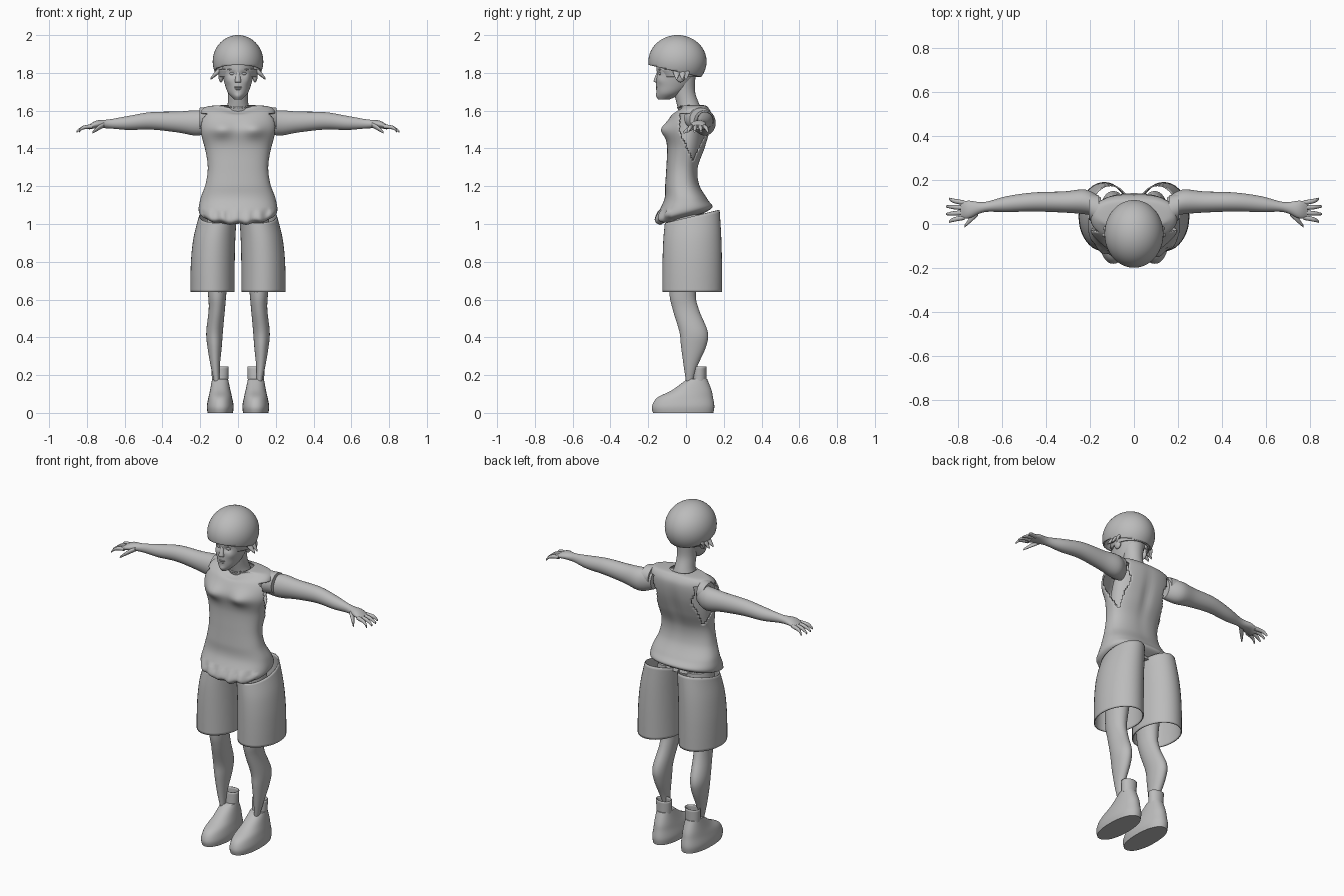
import bpy, bmesh, math
from mathutils import Vector

if "Cube" in bpy.data.objects:
    bpy.data.objects.remove(bpy.data.objects["Cube"])

grey = bpy.data.materials.new("plain grey")
grey.use_nodes = True
COLOUR = (.5, .5, .5, 1)
grey.diffuse_color = COLOUR
grey.node_tree.nodes["Principled BSDF"].inputs["Base Color"].default_value = COLOUR


def finish(name, bm, mirror=False, thick=0):
    """Turn a bmesh into a smooth grey object."""
    bmesh.ops.recalc_face_normals(bm, faces=bm.faces)
    mesh = bpy.data.meshes.new(name)
    bm.to_mesh(mesh)
    bm.free()
    part = bpy.data.objects.new(name, mesh)
    bpy.context.collection.objects.link(part)
    mesh.materials.append(grey)
    bpy.ops.object.select_all(action="DESELECT")
    part.select_set(True)
    bpy.context.view_layer.objects.active = part
    bpy.ops.object.shade_smooth_by_angle(angle=math.radians(50))
    if thick:
        part.modifiers.new("Wall", "SOLIDIFY").thickness = thick
    if mirror:
        part.modifiers.new("Mirror", "MIRROR").use_mirror_merge = False


def ring(x=0, y=0, z=0, width=0, depth=0, height=0, tilt=0):
    """An oval: level if it has width and depth, upright if depth and height."""
    return Vector((x, y, z, width, depth, height, tilt))


def between(before, start, end, after, t):
    """Smooth curve from start to end."""
    bend = 2 * before - 5 * start + 4 * end - after
    twist = 3 * (start - end) + after - before
    return start + (t * (end - before) + t * t * bend + t ** 3 * twist) / 2


def loft(rings, power=2, sides=40, steps=5, caps=(True, True)):
    """Skin a smooth surface over the rings."""
    padded = [rings[0], *rings, rings[-1]]
    smooth = [between(*padded[i:i + 4], k / steps)
              for i in range(len(rings) - 1) for k in range(steps)] + [rings[-1]]
    bm = bmesh.new()
    loops = []
    for x, y, z, width, depth, height, tilt in smooth:
        loop = []
        for i in range(sides):
            angle = math.tau * i / sides
            c, s = (math.copysign(abs(v) ** (2 / power), v)
                    for v in (math.cos(angle), math.sin(angle)))
            offset = (width * c, depth * s, tilt * s) if width else (0, depth * c, height * s)
            loop.append(bm.verts.new(Vector((x, y, z)) + Vector(offset)))
        loops.append(loop)
    for low, high in zip(loops, loops[1:]):
        for i in range(sides):
            bm.faces.new((low[i - 1], low[i], high[i], high[i - 1]))
    for wanted, loop in zip(caps, (loops[0], loops[-1])):
        if wanted:
            bm.faces.new(loop)
    return bm


def ball(centre, radii, segments=24):
    bm = bmesh.new()
    bmesh.ops.create_uvsphere(bm, u_segments=segments, v_segments=segments // 2, radius=1)
    bmesh.ops.scale(bm, vec=radii, verts=bm.verts)
    bmesh.ops.translate(bm, vec=centre, verts=bm.verts)
    return bm


def bump(bm, centre, radii, push):
    """Push nearby vertices with a soft falloff."""
    for v in bm.verts:
        distance = sum(((v.co[k] - centre[k]) / radii[k]) ** 2 for k in range(3))
        v.co += Vector(push) * math.exp(-distance)


# Helmet: ellipsoid cut along a sloping rim
bm = ball((0, -.045, 1.86), (.134, .154, .14), 64)
bmesh.ops.bisect_plane(bm, geom=bm.verts[:] + bm.edges[:] + bm.faces[:],
                       plane_co=(0, -.19, 1.84), plane_no=(0, .07, .3), clear_inner=True)
finish("helmet", bm, thick=.01)

# Head with chin, eye sockets and cheeks
bm = loft([ring(y=-.115, z=1.66, width=.02, depth=.03),
           ring(y=-.09, z=1.69, width=.05, depth=.065),
           ring(y=-.068, z=1.73, width=.067, depth=.09),
           ring(y=-.052, z=1.79, width=.082, depth=.104),
           ring(y=-.045, z=1.86, width=.088, depth=.11)], sides=80, steps=8)
bump(bm, (0, -.16, 1.675), (.025, .03, .015), (0, -.008, 0))
for side in (-1, 1):
    bump(bm, (side * .03, -.15, 1.795), (.02, .03, .012), (0, .012, 0))
    bump(bm, (side * .045, -.13, 1.76), (.02, .03, .02), (side * .003, -.004, 0))
finish("head", bm)
finish("nose", loft([ring(y=-.15, z=1.75, width=.016, depth=.014),
                     ring(y=-.155, z=1.76, width=.016, depth=.016),
                     ring(y=-.142, z=1.81, width=.008, depth=.01)], sides=16))
finish("upper_lip", ball((0, -.15, 1.724), (.024, .01, .006)))
finish("lower_lip", ball((0, -.15, 1.714), (.02, .01, .006)))
finish("eyes", ball((.03, -.132, 1.796), (.015, .013, .009)), mirror=True)
finish("brows", ball((.034, -.136, 1.818), (.022, .01, .005)), mirror=True)

# Ears, hair tufts and the strap round the back of the head
finish("ears", ball((.09, -.03, 1.785), (.014, .025, .035)), mirror=True)
for place, y, reach in (("front", -.05, .145), ("middle", -.02, .14), ("rear", 0, .12)):
    finish(place + "_hair_tufts", loft([ring(x=.085, y=y, z=1.82, depth=.016, height=.014),
                                        ring(x=.115, y=y, z=1.8, depth=.018, height=.016),
                                        ring(x=reach, y=y, z=1.77, depth=.005, height=.005)],
                                       sides=10), mirror=True)
finish("head_strap", loft([ring(y=-.03, z=1.78, width=.092, depth=.095),
                           ring(y=-.03, z=1.82, width=.1, depth=.11)],
                          caps=(False, False)), thick=.008)

# Neck
finish("neck", loft([ring(y=.03, z=1.56, width=.09, depth=.06),
                     ring(y=.015, z=1.62, width=.058, depth=.06),
                     ring(y=-.008, z=1.7, width=.052, depth=.056),
                     ring(y=-.01, z=1.78, width=.06, depth=.06)]))

# Inner body, seen through the arm openings
finish("body", loft([ring(z=1.04, width=.15, depth=.1),
                     ring(y=-.015, z=1.25, width=.14, depth=.07),
                     ring(z=1.42, width=.15, depth=.09),
                     ring(y=.035, z=1.59, width=.14, depth=.07)]))

# Shirt: fitted trunk, bust, gathered hem, low arm openings
bm = loft([ring(y=-.02, z=1.03, width=.15, depth=.12, tilt=.03),
           ring(y=-.01, z=1.06, width=.205, depth=.15, tilt=.03),
           ring(z=1.13, width=.2, depth=.115),
           ring(y=-.02, z=1.21, width=.172, depth=.09),
           ring(y=-.02, z=1.3, width=.16, depth=.084),
           ring(z=1.4, width=.175, depth=.1),
           ring(y=.01, z=1.5, width=.205, depth=.118),
           ring(y=.03, z=1.58, width=.2, depth=.105),
           ring(y=.045, z=1.62, width=.17, depth=.07),
           ring(y=.025, z=1.63, width=.07, depth=.066)],
          power=2.4, sides=96, steps=8, caps=(True, False))
for side in (-1, 1):
    bump(bm, (side * .085, -.1, 1.5), (.06, .06, .04), (0, -.03, 0))
bump(bm, (0, -.06, 1.62), (.07, .05, .03), (0, -.01, -.025))
bump(bm, (0, .12, 1.4), (.03, .06, .15), (0, -.01, 0))
for v in bm.verts:
    if v.co.z < 1.07 and v.co.y < -.08:
        v.co.y += .006 * math.sin(v.co.x * 95)
        v.co.z += .005 * math.cos(v.co.x * 70)


def in_armhole(point):
    reach = .075 * min(1, max(0, (point.z - 1.33) / .16))
    return abs(point.x) > .1 and point.z < 1.59 and abs(point.y - .04) < reach


openings = [face for face in bm.faces if in_armhole(face.calc_center_median())]
bmesh.ops.delete(bm, geom=openings, context="FACES")
finish("shirt", bm, thick=.008)

# Shoulder edges of the shirt
finish("shoulder_caps", loft([ring(x=.16, y=.06, z=1.56, depth=.07, height=.06),
                              ring(x=.205, y=.08, z=1.555, depth=.06, height=.06)]), mirror=True)

# Arms down to the palms
finish("arms", loft([ring(x=.15, y=.075, z=1.54, depth=.045, height=.055),
                     ring(x=.22, y=.1, z=1.535, depth=.056, height=.067),
                     ring(x=.32, y=.1, z=1.54, depth=.048, height=.055),
                     ring(x=.46, y=.1, z=1.546, depth=.043, height=.046),
                     ring(x=.58, y=.09, z=1.535, depth=.036, height=.037),
                     ring(x=.68, y=.077, z=1.53, depth=.023, height=.024),
                     ring(x=.75, y=.066, z=1.527, depth=.04, height=.02),
                     ring(x=.79, y=.064, z=1.512, depth=.037, height=.012)]), mirror=True)

# Fingers fan out from the palm
for i, name in enumerate(("index", "middle", "ring", "little")):
    root, tip = .03 + .022 * i, .01 + .035 * i
    reach = .86 - .012 * abs(i - 1.5)
    finish(name + "_fingers", loft([ring(x=.77, y=root, z=1.517, depth=.011, height=.011),
                                    ring(x=.82, y=(root + tip) / 2, z=1.51, depth=.01, height=.01),
                                    ring(x=reach, y=tip, z=1.49, depth=.005, height=.006)],
                                   sides=12), mirror=True)
finish("thumbs", loft([ring(x=.71, y=.055, z=1.525, depth=.018, height=.014),
                       ring(x=.74, y=.025, z=1.508, depth=.016, height=.013),
                       ring(x=.77, y=-.01, z=1.485, depth=.006, height=.006)],
                      sides=12), mirror=True)

# Shorts: two open tubes that lean in and dip forward towards the waist
tube = []
for t in (0, .25, .5, .75, 1):
    lean = t ** 3
    tube.append(ring(x=.135 - .028 * lean, y=.033, z=.64 + .4 * t, width=.117 - .017 * lean,
                     depth=.158 - .013 * lean, tilt=.035 * lean))
finish("shorts", loft(tube, caps=(False, False)), mirror=True, thick=.006)

# Legs
finish("legs", loft([ring(x=.11, y=.016, z=.14, width=.01, depth=.012),
                     ring(x=.12, y=.023, z=.24, width=.023, depth=.034),
                     ring(x=.124, y=.04, z=.35, width=.038, depth=.066),
                     ring(x=.124, y=.04, z=.43, width=.044, depth=.075),
                     ring(x=.112, y=-.002, z=.55, width=.043, depth=.069),
                     ring(x=.11, y=-.018, z=.65, width=.05, depth=.071),
                     ring(x=.105, z=.9, width=.07, depth=.09),
                     ring(x=.09, z=1.05, width=.07, depth=.09)]), mirror=True)

# Shoes with flat soles, and open ankle cuffs
finish("shoes", loft([ring(x=.094, y=-.015, z=0, width=.067, depth=.16),
                      ring(x=.094, y=-.015, z=.035, width=.071, depth=.165),
                      ring(x=.094, y=-.005, z=.08, width=.063, depth=.148),
                      ring(x=.094, y=.03, z=.12, width=.054, depth=.105),
                      ring(x=.095, y=.06, z=.18, width=.042, depth=.052)], power=2.2), mirror=True)
finish("ankle_cuffs", loft([ring(x=.095, y=.07, z=.17, width=.043, depth=.037),
                            ring(x=.095, y=.073, z=.245, width=.046, depth=.036)],
                           caps=(True, False)), mirror=True, thick=.005)
